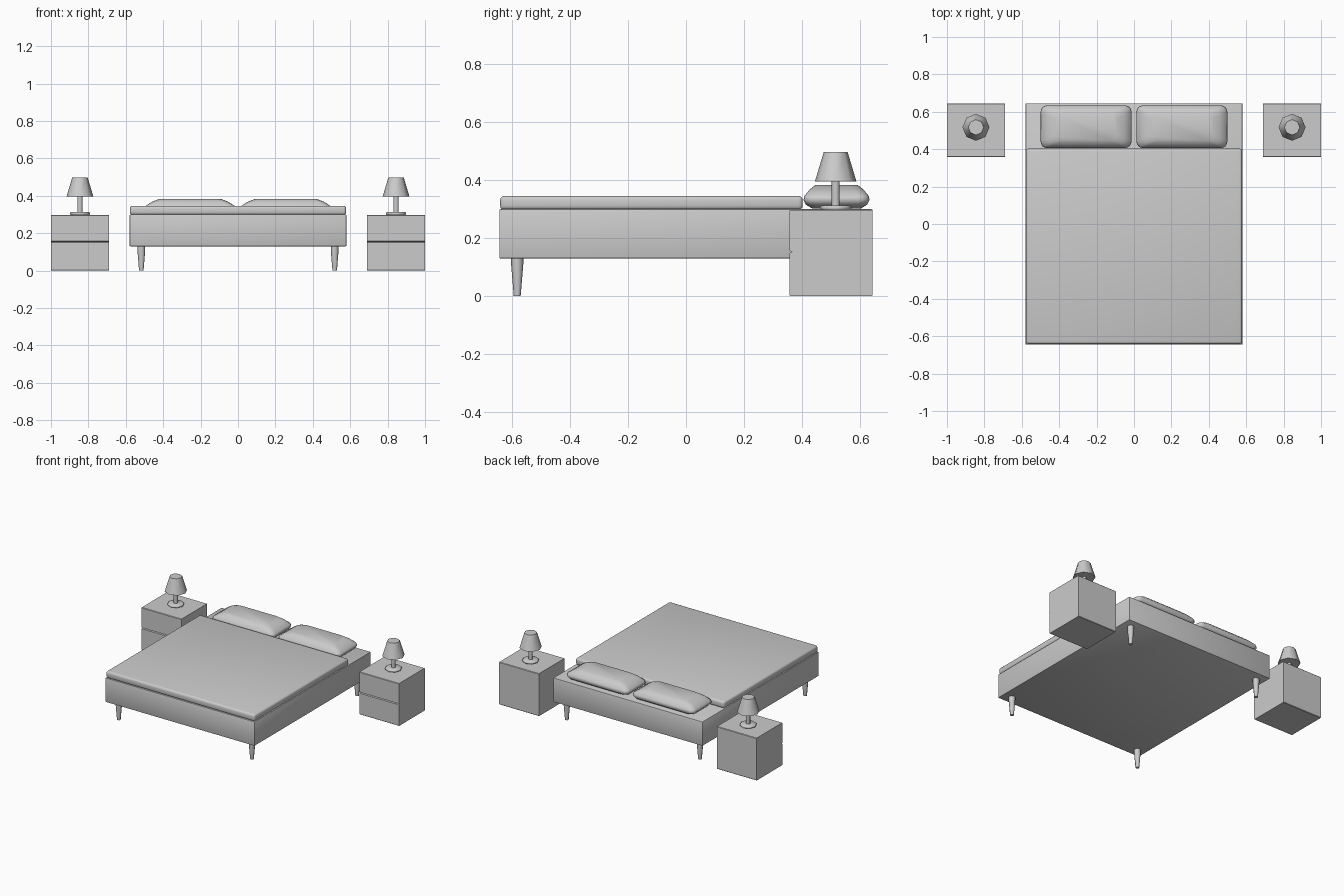
import bpy, bmesh, math
from mathutils import Matrix

if "Cube" in bpy.data.objects:
    bpy.data.objects.remove(bpy.data.objects["Cube"])


def finish(bm, name, smooth=35):
    bmesh.ops.recalc_face_normals(bm, faces=bm.faces)
    me = bpy.data.meshes.new(name)
    bm.to_mesh(me)
    bm.free()
    ob = bpy.data.objects.new(name, me)
    bpy.context.collection.objects.link(ob)
    bpy.ops.object.select_all(action='DESELECT')
    ob.select_set(True)
    bpy.context.view_layer.objects.active = ob
    bpy.ops.object.shade_smooth_by_angle(angle=math.radians(smooth))
    return ob


def box(name, lo, hi, bevel, segments=2):
    bm = bmesh.new()
    bmesh.ops.create_cube(bm, size=1)
    for v in bm.verts:
        v.co = [lo[i] + (v.co[i] + 0.5) * (hi[i] - lo[i]) for i in range(3)]
    bmesh.ops.bevel(bm, geom=bm.edges[:], offset=bevel, segments=segments,
                    profile=0.5, affect='EDGES')
    return finish(bm, name)


def loft(name, rings, smooth=35):
    bm = bmesh.new()
    loops = [[bm.verts.new(p) for p in ring] for ring in rings]
    n = len(loops[0])
    for a, b in zip(loops, loops[1:]):
        for i in range(n):
            j = (i + 1) % n
            bm.faces.new((a[i], a[j], b[j], b[i]))
    bm.faces.new(loops[0][::-1])
    bm.faces.new(loops[-1])
    return finish(bm, name, smooth)


def turned(name, x, y, profile, sides=8, smooth=50):
    steps = [2 * math.pi * i / sides for i in range(sides)]
    return loft(name, [[(x + r * math.cos(a), y + r * math.sin(a), z) for a in steps]
                       for r, z in profile], smooth)


def rounded_ring(cx, cy, hx, hy, r, z, seg=4):
    ring = []
    for k, (sx, sy) in enumerate([(1, 1), (-1, 1), (-1, -1), (1, -1)]):
        for i in range(seg + 1):
            a = math.pi / 2 * (k + i / seg)
            ring.append((cx + sx * (hx - r) + r * math.cos(a),
                         cy + sy * (hy - r) + r * math.sin(a), z))
    return ring


# Bed base and cover
box("bed_base", (-0.58, -0.645, 0.13), (0.58, 0.645, 0.30), 0.005)
box("bed_cover", (-0.578, -0.642, 0.298), (0.578, 0.403, 0.346), 0.014, 3)

# Tapered bed legs
for sx in (-1, 1):
    for sy in (-1, 1):
        turned("bed_leg", sx * 0.517, sy * 0.583,
               [(0.012, 0), (0.021, 0.11), (0.021, 0.135)])

# Plump pillows: z, half width, half depth
pillow = [(0.303, 0.205, 0.085), (0.316, 0.232, 0.106), (0.332, 0.243, 0.114),
          (0.346, 0.238, 0.111), (0.367, 0.205, 0.094), (0.383, 0.165, 0.074)]
for s in (-1, 1):
    loft("pillow", [rounded_ring(s * 0.256, 0.52, hx, hy, 0.035, z)
                    for z, hx, hy in pillow], 60)

# Nightstand side outline (y, z) with the drawer groove in the front
outline = [(0.645, 0.003), (0.645, 0.295), (0.642, 0.298), (0.361, 0.298),
           (0.358, 0.295), (0.358, 0.157), (0.366, 0.153), (0.358, 0.149),
           (0.358, 0.003), (0.361, 0), (0.642, 0)]
for s in (-1, 1):
    loft("nightstand", [[(x, y, z) for y, z in outline]
                        for x in (s * 0.845 - 0.154, s * 0.845 + 0.154)], 30)

    # Table lamp
    x, y = s * 0.845, 0.517
    turned("lamp_base", x, y, [(0.050, 0.297), (0.054, 0.301), (0.054, 0.308), (0.048, 0.313)])
    turned("lamp_stem", x, y, [(0.014, 0.31), (0.014, 0.40)])
    turned("lamp_shade", x, y, [(0.072, 0.395), (0.041, 0.498)])
